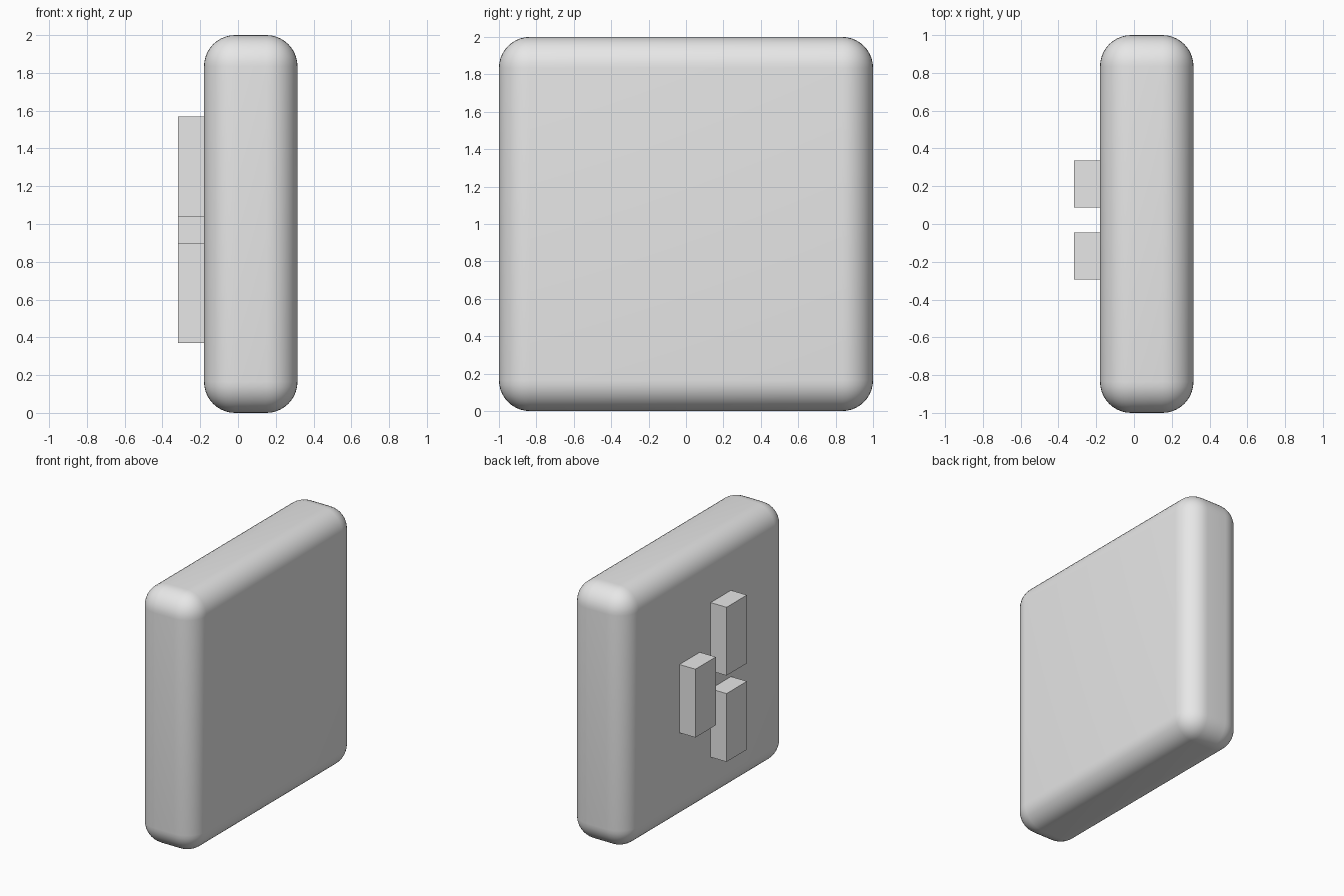
import bpy
import math

if "Cube" in bpy.data.objects:
    bpy.data.objects.remove(bpy.data.objects["Cube"], do_unlink=True)

GREY = (0.8, 0.8, 0.8, 1.0)
grey = bpy.data.materials.new("light_grey")
grey.use_nodes = True
grey.diffuse_color = GREY
grey.node_tree.nodes["Principled BSDF"].inputs["Base Color"].default_value = GREY


def box(name, low, high):
    """Box spanning two opposite corners."""
    centre = [(a + b) / 2 for a, b in zip(low, high)]
    bpy.ops.mesh.primitive_cube_add(size=1, location=centre)
    obj = bpy.context.object
    obj.name = name
    obj.scale = [b - a for a, b in zip(low, high)]
    bpy.ops.object.transform_apply(location=False, rotation=False, scale=True)
    obj.data.materials.append(grey)
    return obj


# Square slab with generously rounded edges
body = box("body", (-0.18, -1, 0), (0.315, 1, 2))
bevel = body.modifiers.new("rounded_edges", "BEVEL")
bevel.width = 0.165
bevel.segments = 10
bevel.limit_method = "NONE"
bpy.ops.object.modifier_apply(modifier=bevel.name)
bpy.ops.object.shade_smooth_by_angle(angle=math.radians(30))

# Three upright prongs: a pair stacked on one side, one centred on the other
WIDTH, HEIGHT = 0.25, 0.53
for name, y, z in (("upper_prong", -0.17, 1.305),
                   ("lower_prong", -0.17, 0.635),
                   ("middle_prong", 0.212, 0.97)):
    box(name, (-0.317, y - WIDTH / 2, z - HEIGHT / 2),
        (-0.17, y + WIDTH / 2, z + HEIGHT / 2))
